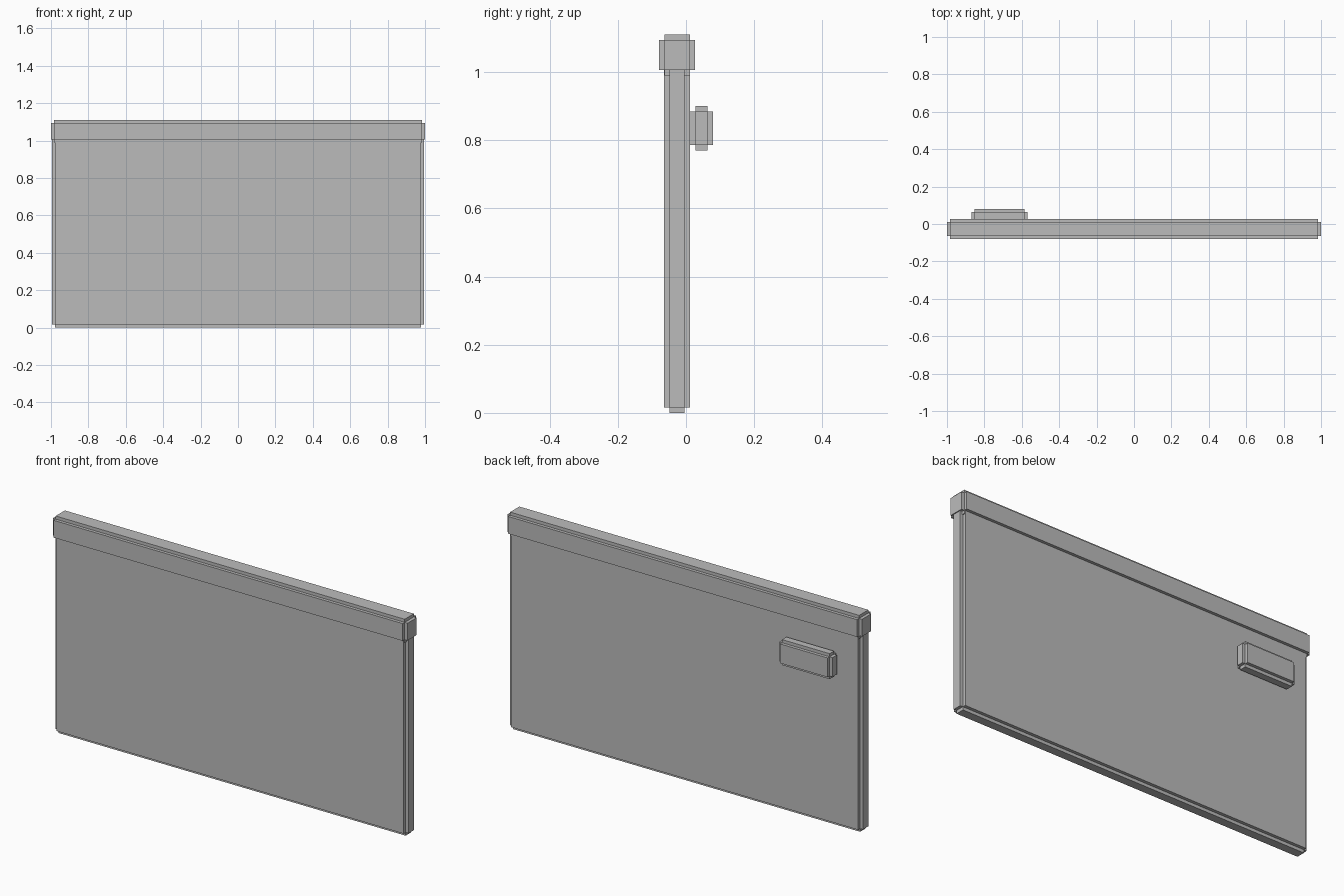
import bpy

# Remove the default cube
cube = bpy.data.objects.get("Cube")
if cube:
    bpy.data.objects.remove(cube, do_unlink=True)

# Single flat grey
grey = bpy.data.materials.new("plain grey")
grey.use_nodes = True
colour = (0.5, 0.5, 0.5, 1)
grey.diffuse_color = colour
grey.node_tree.nodes["Principled BSDF"].inputs["Base Color"].default_value = colour


def notched_box(name, low, high, notch):
    """Box between two corners, every edge rebated by a square notch."""
    centre = [(a + b) / 2 for a, b in zip(low, high)]
    bpy.ops.mesh.primitive_cube_add(size=1, location=centre)
    box = bpy.context.object
    box.name = name
    box.data.name = name
    size = [b - a for a, b in zip(low, high)]
    for v in box.data.vertices:
        v.co = [c * s for c, s in zip(v.co, size)]
    box.data.materials.append(grey)
    rebate = box.modifiers.new("edge rebate", "BEVEL")
    rebate.width = notch
    rebate.segments = 2
    rebate.profile = 0.0
    rebate.limit_method = "NONE"
    return box


# Large upright panel
notched_box("panel", (-0.995, -0.064, 0), (0.995, 0.012, 1.09), 0.016)

# Thicker rail capping the panel
notched_box("top_rail", (-1, -0.079, 0.99), (1, 0.027, 1.11), 0.016)

# Small block handle on the back
notched_box("back_handle", (-0.87, 0.012, 0.77), (-0.57, 0.079, 0.90), 0.016)
